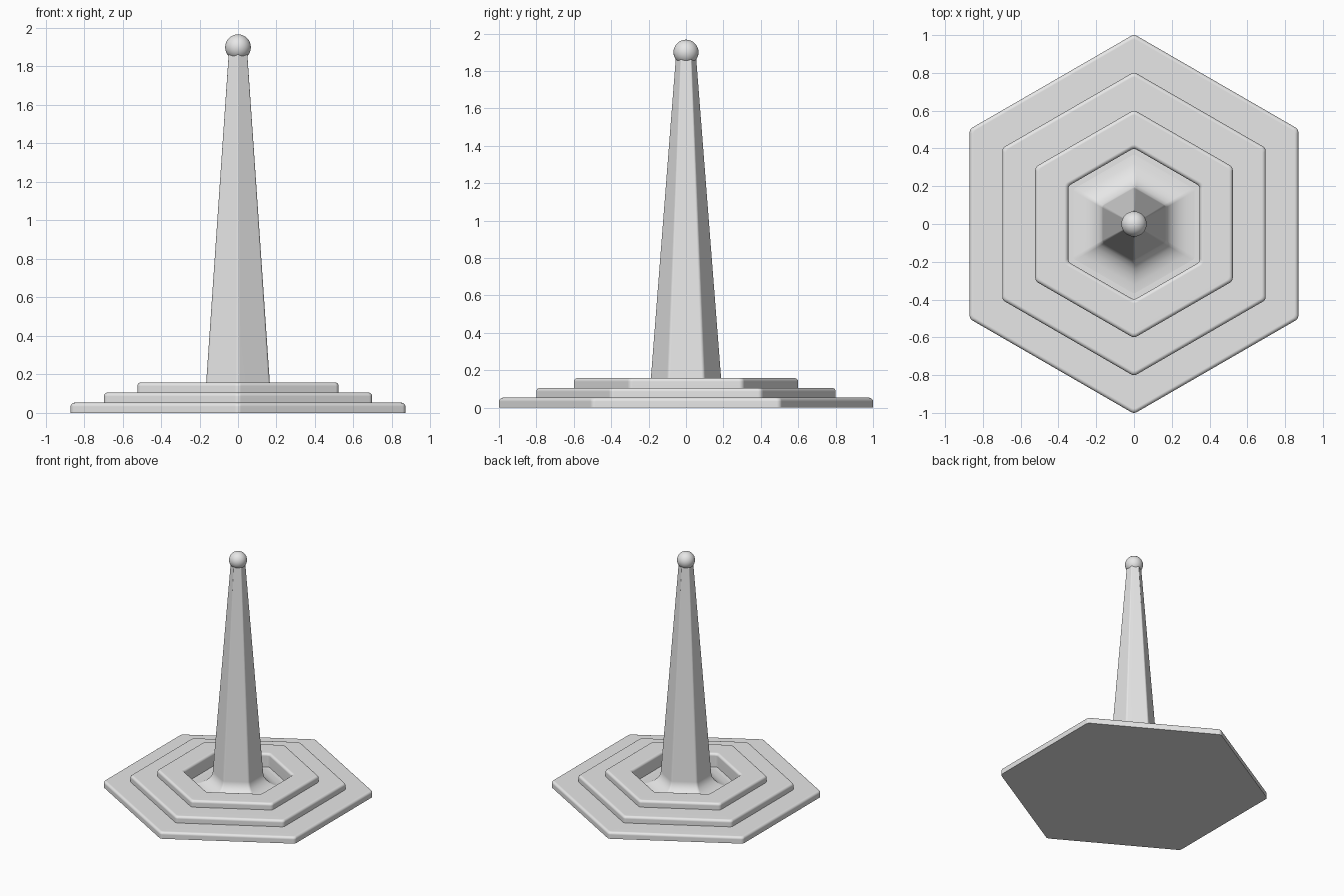
import bpy, bmesh, math

cube = bpy.data.objects.get("Cube")
if cube:
    bpy.data.objects.remove(cube)

grey = bpy.data.materials.new("plain_grey")
grey.use_nodes = True
grey.diffuse_color = (0.8, 0.8, 0.8, 1)
grey.node_tree.nodes["Principled BSDF"].inputs["Base Color"].default_value = grey.diffuse_color


def hexagon(apothem, z, corner, segments=6):
    """Hexagon with rounded corners, one corner pointing along +y."""
    points = []
    reach = (apothem - corner) / math.cos(math.pi / 6)
    for k in range(6):
        middle = math.pi / 2 + k * math.pi / 3
        for i in range(segments + 1):
            a = middle + (i / segments - 0.5) * math.pi / 3
            points.append((reach * math.cos(middle) + corner * math.cos(a),
                           reach * math.sin(middle) + corner * math.sin(a), z))
    return points


def finish(obj, angle):
    obj.data.materials.append(grey)
    bpy.ops.object.select_all(action='DESELECT')
    obj.select_set(True)
    bpy.context.view_layer.objects.active = obj
    bpy.ops.object.shade_smooth_by_angle(angle=math.radians(angle))


def loft(name, profile, corner):
    """Join hexagons along a profile of (apothem, height) and cap both ends."""
    bm = bmesh.new()
    rings = [[bm.verts.new(p) for p in hexagon(a, z, min(corner, 0.15 * a))]
             for a, z in profile]
    for low, high in zip(rings, rings[1:]):
        for i in range(len(low)):
            j = (i + 1) % len(low)
            bm.faces.new((low[i], low[j], high[j], high[i]))
    bm.faces.new(rings[0][::-1])
    bm.faces.new(rings[-1])
    mesh = bpy.data.meshes.new(name)
    bm.to_mesh(mesh)
    bm.free()
    obj = bpy.data.objects.new(name, mesh)
    bpy.context.collection.objects.link(obj)
    finish(obj, 35)
    weighted = obj.modifiers.new("even_shading", 'WEIGHTED_NORMAL')
    weighted.keep_sharp = True


STEP, BEVEL, FLOOR, WELL = 0.053, 0.02, 0.05, 0.348
quarter = [i / 6 * math.pi / 2 for i in range(7)]

# Three rounded steps around a sunken well
profile = []
for level, apothem in enumerate((0.87, 0.697, 0.523)):
    top = STEP * (level + 1)
    profile.append((apothem, top - STEP))
    profile += [(apothem - BEVEL + BEVEL * math.cos(t), top - BEVEL + BEVEL * math.sin(t))
                for t in quarter]
profile += [(WELL + BEVEL - BEVEL * math.sin(t), top - BEVEL + BEVEL * math.cos(t))
            for t in quarter]
profile.append((WELL, FLOOR))
loft("stepped_base", profile, 0.03)

# Tapered spire with a flared foot
FLARE, FOOT, NECK = 0.32, 0.165, 0.16
profile = [(FLARE - (FLARE - FOOT) * math.cos(t), NECK - (NECK - FLOOR) * math.sin(t))
           for t in reversed(quarter)]
profile.append((0.048, 1.87))
loft("spire", profile, 0.02)

# Ball on the tip
bpy.ops.mesh.primitive_uv_sphere_add(segments=32, ring_count=16, radius=0.067,
                                     location=(0, 0, 1.9))
ball = bpy.context.object
ball.name = "tip_ball"
finish(ball, 60)
